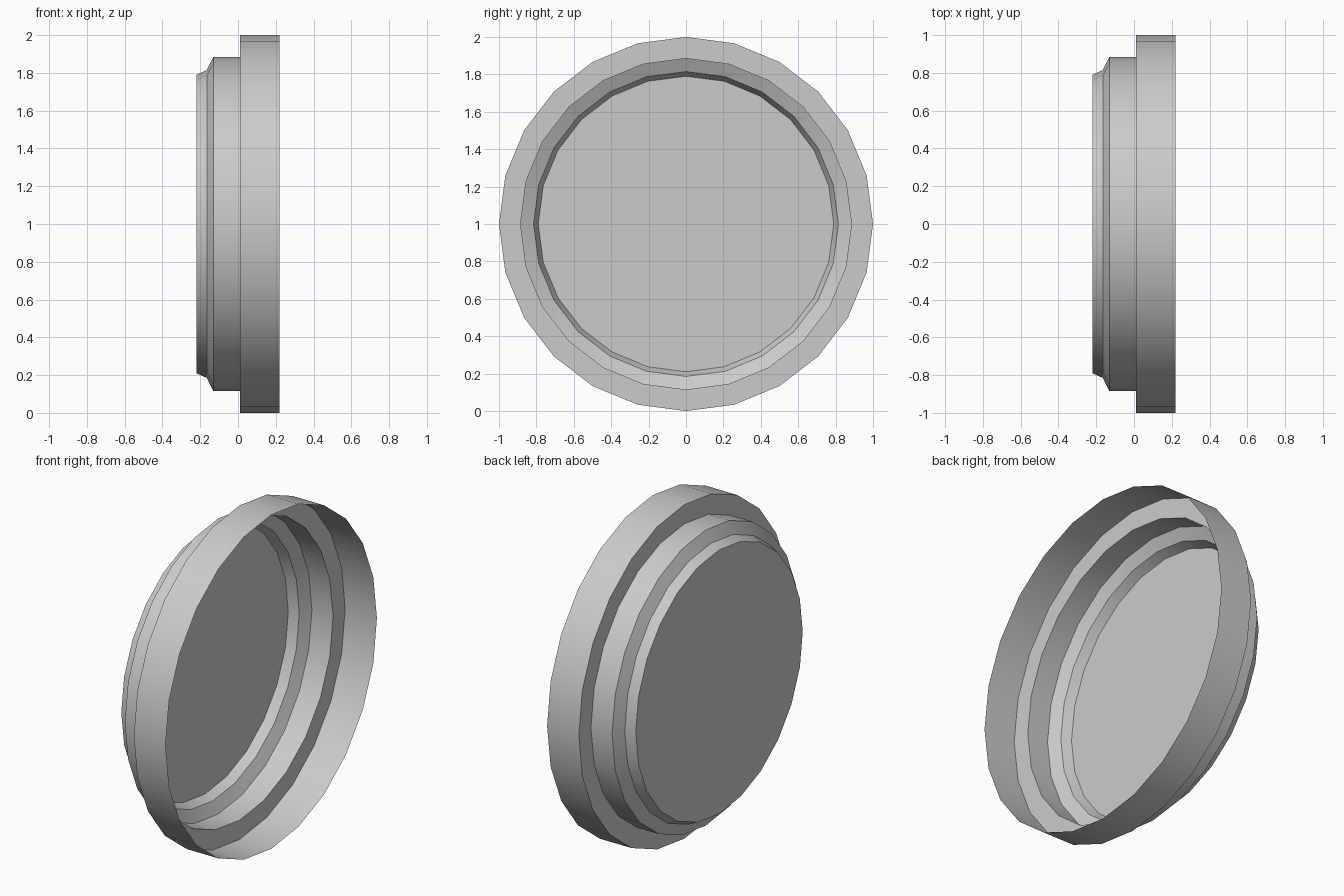
import bpy, bmesh, math

cube = bpy.data.objects.get("Cube")
if cube:
    bpy.data.objects.remove(cube, do_unlink=True)

SIDES = 24

# Plain grey finish
grey = bpy.data.materials.new("light grey")
grey.use_nodes = True
colour = (0.6, 0.6, 0.6, 1)
grey.diffuse_color = colour
grey.node_tree.nodes["Principled BSDF"].inputs["Base Color"].default_value = colour

# Stepped profile (x, radius), from the open rim to the closed end
profile = [(0.22, 1.0), (0.01, 1.0), (0.01, 0.885),
           (-0.13, 0.885), (-0.165, 0.815), (-0.22, 0.79)]

bm = bmesh.new()


def ring(x, radius):
    angles = [math.tau * i / SIDES for i in range(SIDES)]
    return [bm.verts.new((x, radius * math.cos(a), 1 + radius * math.sin(a)))
            for a in angles]


# Thin open shell between successive rings
rings = [ring(x, r) for x, r in profile]
for outer, inner in zip(rings, rings[1:]):
    for i in range(SIDES):
        j = (i + 1) % SIDES
        bm.faces.new((outer[i], outer[j], inner[j], inner[i]))

# Flat disc closing the narrow end
bm.faces.new(rings[-1][::-1])
bm.normal_update()
disc = max(bm.faces, key=lambda f: len(f.verts))
bmesh.ops.recalc_face_normals(bm, faces=bm.faces)
if disc.normal.x > 0:
    bmesh.ops.reverse_faces(bm, faces=bm.faces)

mesh = bpy.data.meshes.new("stepped_cap")
bm.to_mesh(mesh)
bm.free()
mesh.materials.append(grey)
cap = bpy.data.objects.new("stepped_cap", mesh)
bpy.context.collection.objects.link(cap)

# Smooth around the rings, sharp at the steps
bpy.ops.object.select_all(action='DESELECT')
cap.select_set(True)
bpy.context.view_layer.objects.active = cap
bpy.ops.object.shade_smooth_by_angle(angle=math.radians(30))
